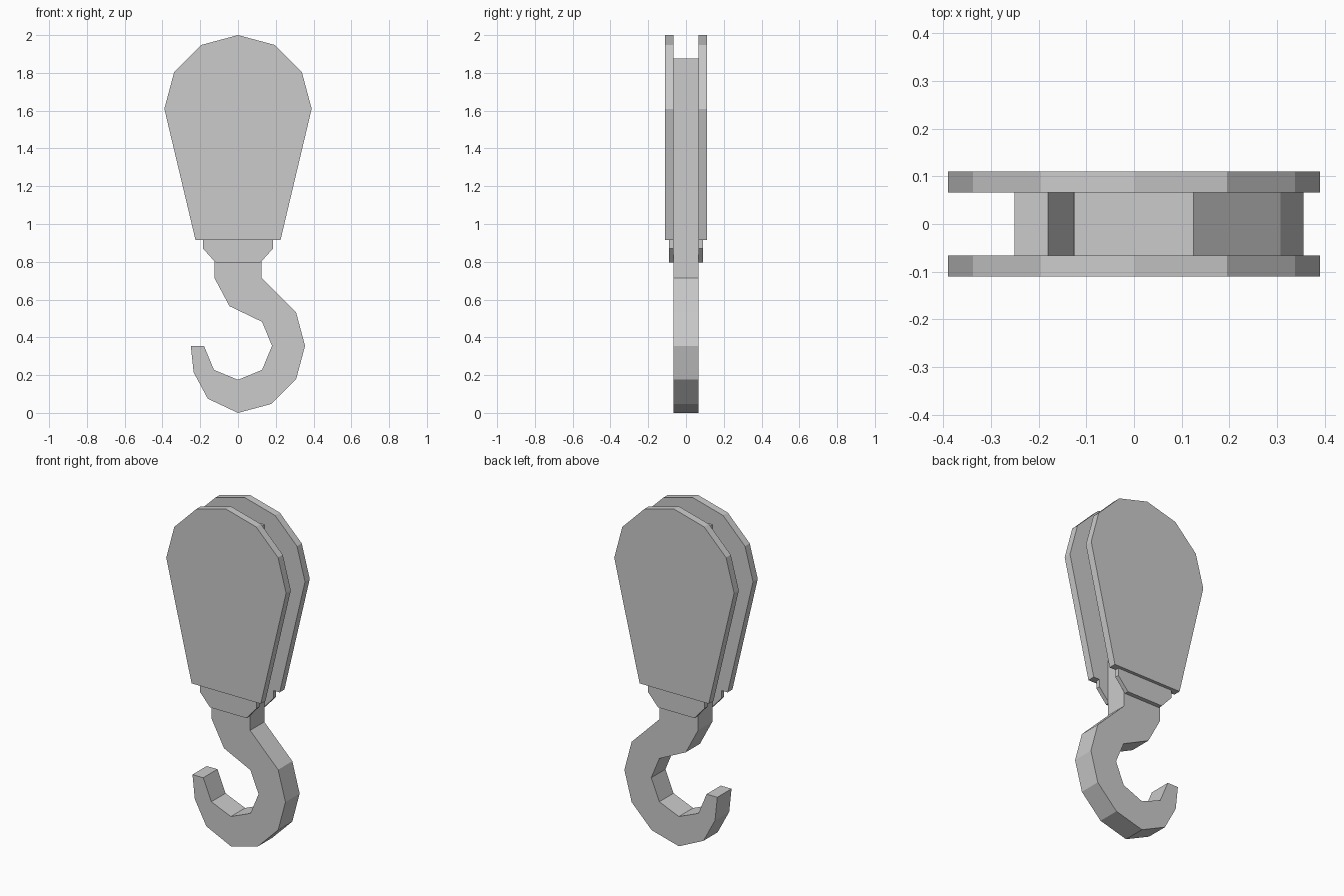
import bpy
import bmesh
from math import sin, cos, radians

cube = bpy.data.objects.get("Cube")
if cube:
    bpy.data.objects.remove(cube, do_unlink=True)

steel = bpy.data.materials.new("light_grey_steel")
steel.use_nodes = True
GREY = (0.6, 0.6, 0.6, 1)
steel.diffuse_color = GREY
steel.node_tree.nodes["Principled BSDF"].inputs["Base Color"].default_value = GREY


def arc(cz, radius, start, stop, step):
    """Points on a circle in the XZ plane, angles in degrees."""
    return [(radius * cos(radians(a)), cz + radius * sin(radians(a)))
            for a in range(start, stop, step)]


def extrude_profile(name, profile, y0, y1):
    """Solid made by sweeping an XZ outline from y0 to y1."""
    bm = bmesh.new()
    face = bm.faces.new([bm.verts.new((x, y0, z)) for x, z in profile])
    swept = bmesh.ops.extrude_face_region(bm, geom=[face])["geom"]
    verts = [v for v in swept if isinstance(v, bmesh.types.BMVert)]
    bmesh.ops.translate(bm, verts=verts, vec=(0, y1 - y0, 0))
    bmesh.ops.recalc_face_normals(bm, faces=bm.faces[:])
    mesh = bpy.data.meshes.new(name)
    bm.to_mesh(mesh)
    bm.free()
    mesh.materials.append(steel)
    obj = bpy.data.objects.new(name, mesh)
    bpy.context.collection.objects.link(obj)
    return obj


HALF = 0.066  # half thickness of hook and shank

# Hook and its long shank between the cheek plates
hook = [(-0.125, 1.875), (0.125, 1.875), (0.125, 0.715)]
hook += arc(0.355, 0.355, 30, -91, -30)              # outer bend
hook += [(-0.16, 0.075), (-0.235, 0.215), (-0.25, 0.355)]  # tapering tip
hook += arc(0.355, 0.18, 180, 406, 45)               # inner bend
hook += [(-0.045, 0.565), (-0.125, 0.715)]
extrude_profile("hook", hook, -HALF, HALF)

# Cheek plates with rounded heads, and the small tabs below them
cheek = arc(1.61, 0.39, 0, 181, 30) + [(-0.225, 0.915), (0.225, 0.915)]
tab = [(-0.185, 0.915), (-0.185, 0.87), (-0.118, 0.795),
       (0.118, 0.795), (0.185, 0.87), (0.185, 0.915)]
for side, s in (("front", -1), ("back", 1)):
    extrude_profile(side + "_cheek_plate", cheek, s * HALF, s * 0.11)
    extrude_profile(side + "_tab", tab, s * HALF, s * 0.091)
